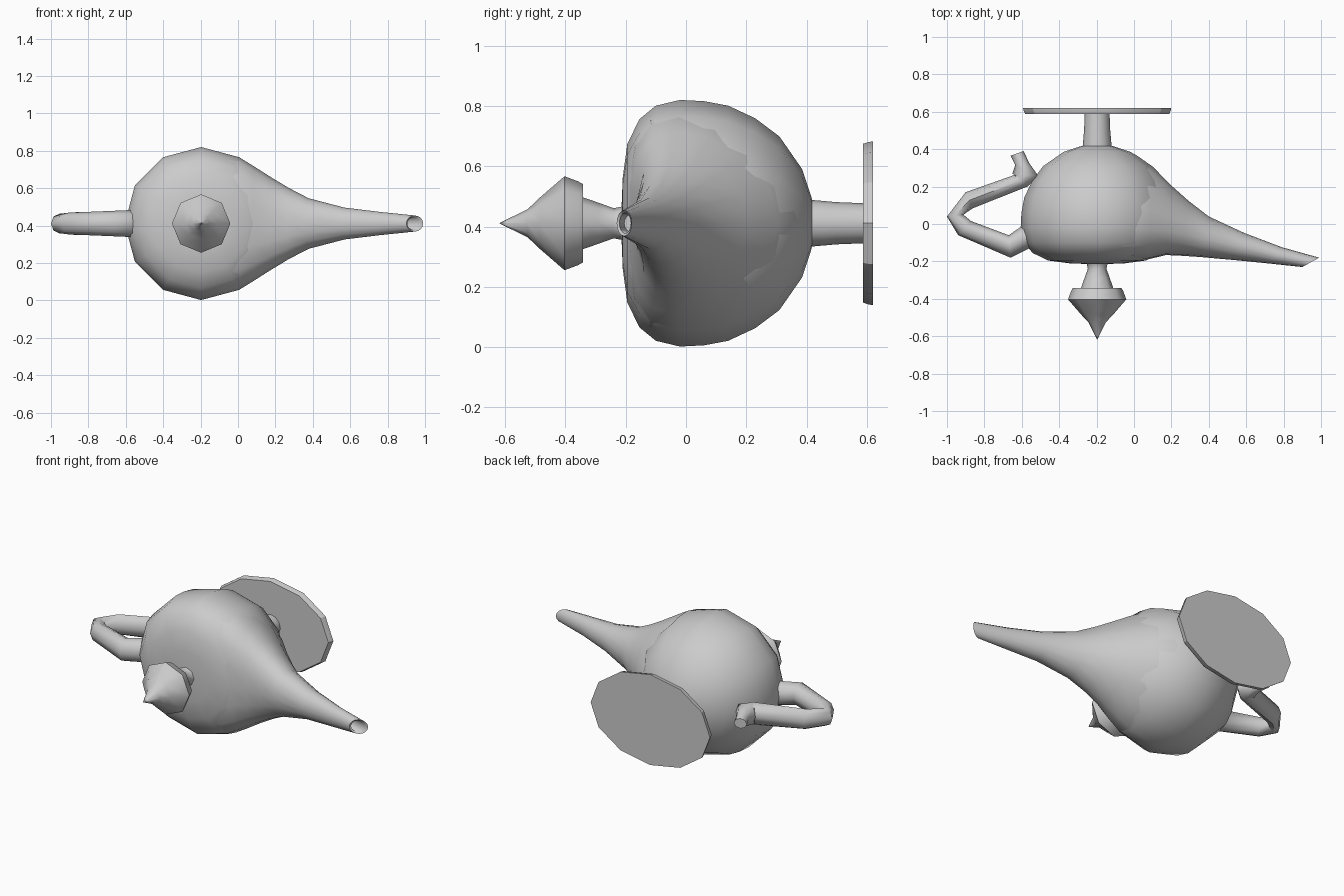
import bpy, bmesh, math
from mathutils import Vector

if "Cube" in bpy.data.objects:
    bpy.data.objects.remove(bpy.data.objects["Cube"])

CX, CZ = -0.197, 0.411   # lamp axis runs along y


def skin(name, rings, cap=(True, True), angle=55):
    """Join a list of vertex rings into one smooth-shaded object."""
    bm = bmesh.new()
    loops = [[bm.verts.new(p) for p in ring] for ring in rings]
    n = len(loops[0])
    for a, b in zip(loops, loops[1:]):
        for i in range(n):
            j = (i + 1) % n
            bm.faces.new((a[i], a[j], b[j], b[i]))
    if cap[0]:
        bm.faces.new(loops[0])
    if cap[1]:
        bm.faces.new(loops[-1])
    bmesh.ops.remove_doubles(bm, verts=bm.verts, dist=0.0005)
    bmesh.ops.recalc_face_normals(bm, faces=bm.faces)
    me = bpy.data.meshes.new(name)
    bm.to_mesh(me)
    bm.free()
    ob = bpy.data.objects.new(name, me)
    bpy.context.collection.objects.link(ob)
    bpy.ops.object.select_all(action='DESELECT')
    ob.select_set(True)
    bpy.context.view_layer.objects.active = ob
    bpy.ops.object.shade_smooth_by_angle(angle=math.radians(angle))
    return ob


def lathe(name, profile, n, zscale=1.0, angle=55):
    """Turn (y, radius) points around the lamp axis."""
    rings = []
    for y, r in profile:
        rings.append([(CX + r * math.cos(2 * math.pi * k / n), y,
                       CZ + zscale * r * math.sin(2 * math.pi * k / n)) for k in range(n)])
    return skin(name, rings, angle=angle)


def section(a, b, hz, n, egg=0.0):
    """Ring through plan points a and b, half height hz, widest point shifted towards b by egg."""
    a, b = Vector((*a, CZ)), Vector((*b, CZ))
    mid, half = (a + b) / 2, (a - b) / 2
    ring = []
    for k in range(n):
        t = 2 * math.pi * k / n
        u = math.cos(t)
        u += egg * (u * u - 1)
        ring.append(mid + half * u + Vector((0, 0, hz * math.sin(t))))
    return ring


# round body
lathe("body", [(.42, .07), (.415, .09), (.385, .18), (.31, .288), (.23, .348), (.14, .39), (.06, .405), (-.02, .409),
               (-.1, .39), (-.155, .345), (-.195, .262), (-.21, .15), (-.214, .05)], 12)

# spout flowing out of the body, with an open hollow tip
spout = [((-.06, .395), (-.06, -.205), .37, .38),
         ((.01, .37), (.01, -.198), .352, .38),
         ((.10, .307), (.08, -.188), .305, .36),
         ((.20, .205), (.17, -.166), .245, .30),
         ((.29, .125), (.26, -.170), .19, .2),
         ((.40, .040), (.36, -.177), .135, .1),
         ((.59, -.048), (.55, -.194), .085, 0),
         ((.79, -.124), (.73, -.212), .062, 0),
         ((.99, -.18), (.90, -.23), .043, 0),
         ((.965, -.183), (.905, -.221), .033, 0),
         ((.84, -.155), (.83, -.205), .03, 0)]
skin("spout", [section(a, b, h, 16, e) for a, b, h, e in spout], cap=(False, True), angle=60)

# foot stem and oval base plate
lathe("foot_stem", [(.39, .078), (.42, .077), (.50, .07), (.60, .066)], 12)
lathe("base_plate", [(.588, .385), (.607, .394), (.62, .396)], 12, zscale=.685, angle=25)

# lid finial
lathe("finial", [(-.19, .07), (-.21, .056), (-.24, .05), (-.29, .068), (-.342, .086), (-.342, .13), (-.358, .139),
                 (-.403, .156), (-.485, .085), (-.525, .047), (-.618, .001)], 8)

# curled handle
handle = [((-.66, .365), (-.59, .39), .03),
          ((-.635, .315), (-.56, .325), .05),
          ((-.65, .27), (-.51, .255), .065),
          ((-.64, .262), (-.57, .2), .068),
          ((-.90, .17), (-.86, .085), .06),
          ((-1.0, .04), (-.912, .05), .052),
          ((-.94, -.06), (-.87, .015), .058),
          ((-.66, -.18), (-.67, -.06), .068),
          ((-.56, -.13), (-.59, -.005), .072),
          ((-.50, -.10), (-.52, .01), .07)]
skin("handle", [section(a, b, h, 8) for a, b, h in handle])
